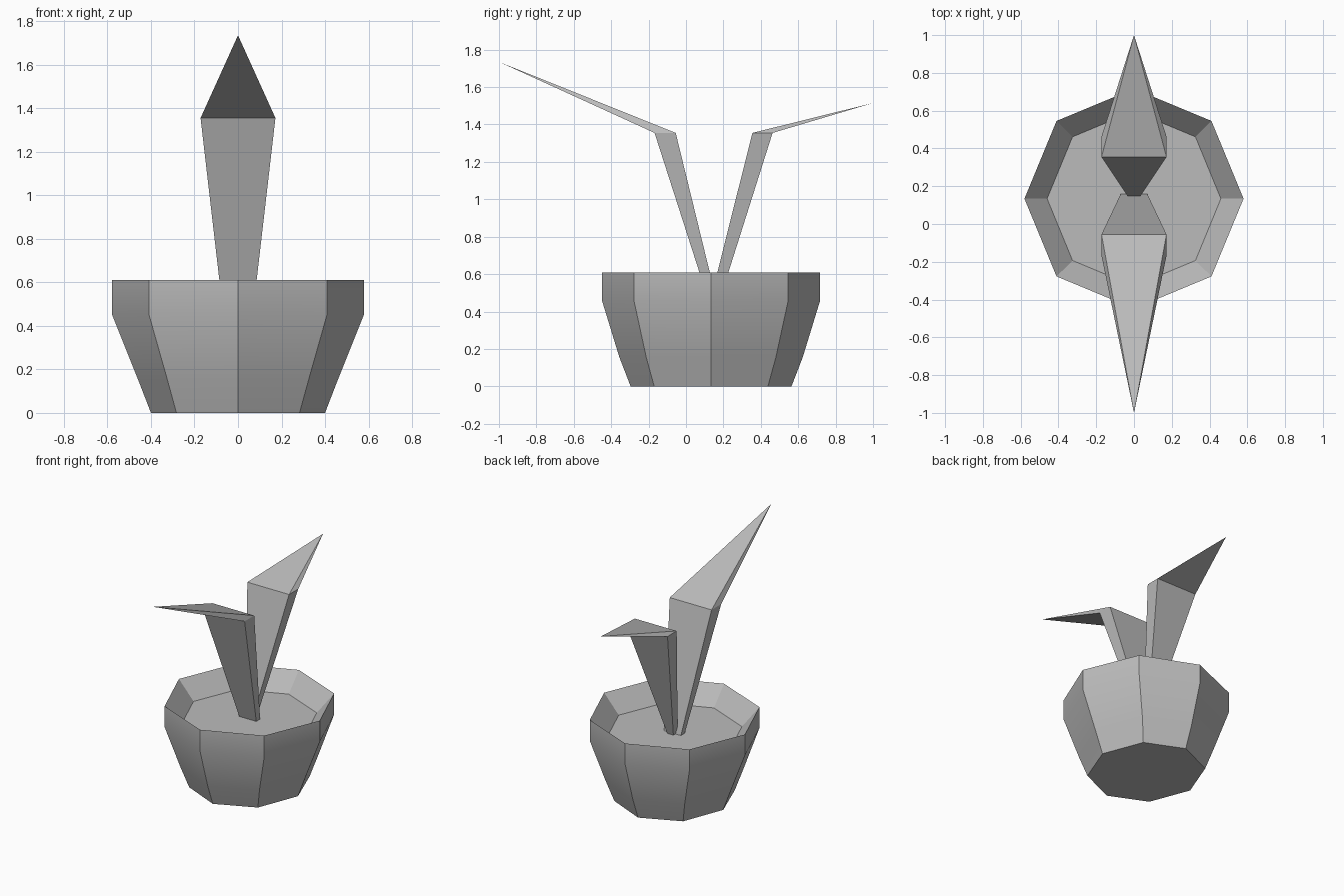
import bpy, bmesh, math

if "Cube" in bpy.data.objects:
    bpy.data.objects.remove(bpy.data.objects["Cube"])

grey = bpy.data.materials.new("grey")
grey.use_nodes = True
colour = (0.5, 0.5, 0.5, 1)
grey.diffuse_color = colour
grey.node_tree.nodes["Principled BSDF"].inputs["Base Color"].default_value = colour

CENTRE = 0.134   # y of the pot axis
FLOOR = 0.475    # soil height
BEND = 1.355     # height where the leaves fold outward


def make_object(name, bm):
    bmesh.ops.recalc_face_normals(bm, faces=bm.faces)
    mesh = bpy.data.meshes.new(name)
    bm.to_mesh(mesh)
    bm.free()
    obj = bpy.data.objects.new(name, mesh)
    bpy.context.collection.objects.link(obj)
    mesh.materials.append(grey)
    return obj


def bridge(bm, lower, upper):
    n = len(lower)
    for i in range(n):
        j = (i + 1) % n
        bm.faces.new((lower[i], lower[j], upper[j], upper[i]))


# Eight-sided pot: outside wall up to a thin rim, then down to the soil
def make_pot():
    bm = bmesh.new()
    profile = [(0.40, 0.43, 0), (0.46, 0.49, 0.155), (0.58, 0.582, 0.455),
               (0.58, 0.582, 0.61), (0.46, 0.463, FLOOR)]
    rings = []
    for rx, ry, z in profile:
        angles = [math.tau * i / 8 for i in range(8)]
        rings.append([bm.verts.new((rx * math.cos(a), CENTRE + ry * math.sin(a), z))
                      for a in angles])
    for lower, upper in zip(rings, rings[1:]):
        bridge(bm, lower, upper)
    bm.faces.new(rings[0])
    bm.faces.new(rings[-1])
    return make_object("pot", bm)


# Leaf: tapered stem of four sides, ending in a pointed folded blade
def make_leaf(name, base_width, base_y, bend_y, tip):
    bm = bmesh.new()

    def ring(half, ys, z):
        corners = [(-half, ys[0]), (half, ys[0]), (half, ys[1]), (-half, ys[1])]
        return [bm.verts.new((x, y, z)) for x, y in corners]

    base = ring(base_width, base_y, FLOOR)
    bend = ring(0.172, bend_y, BEND)
    bridge(bm, base, bend)
    bm.faces.new(base)
    point = bm.verts.new((0, *tip))
    for i in range(4):
        bm.faces.new((bend[i], bend[(i + 1) % 4], point))
    return make_object(name, bm)


pot = make_pot()
make_leaf("front_leaf", 0.07, (0.115, 0.16), (-0.168, -0.055), (-1, 1.735))
make_leaf("back_leaf", 0.025, (0.134, 0.184), (0.355, 0.463), (1, 1.515))

# Smooth the pot profile, keeping the panel edges sharp
bpy.ops.object.select_all(action="DESELECT")
pot.select_set(True)
bpy.context.view_layer.objects.active = pot
bpy.ops.object.shade_smooth_by_angle(angle=math.radians(30))
